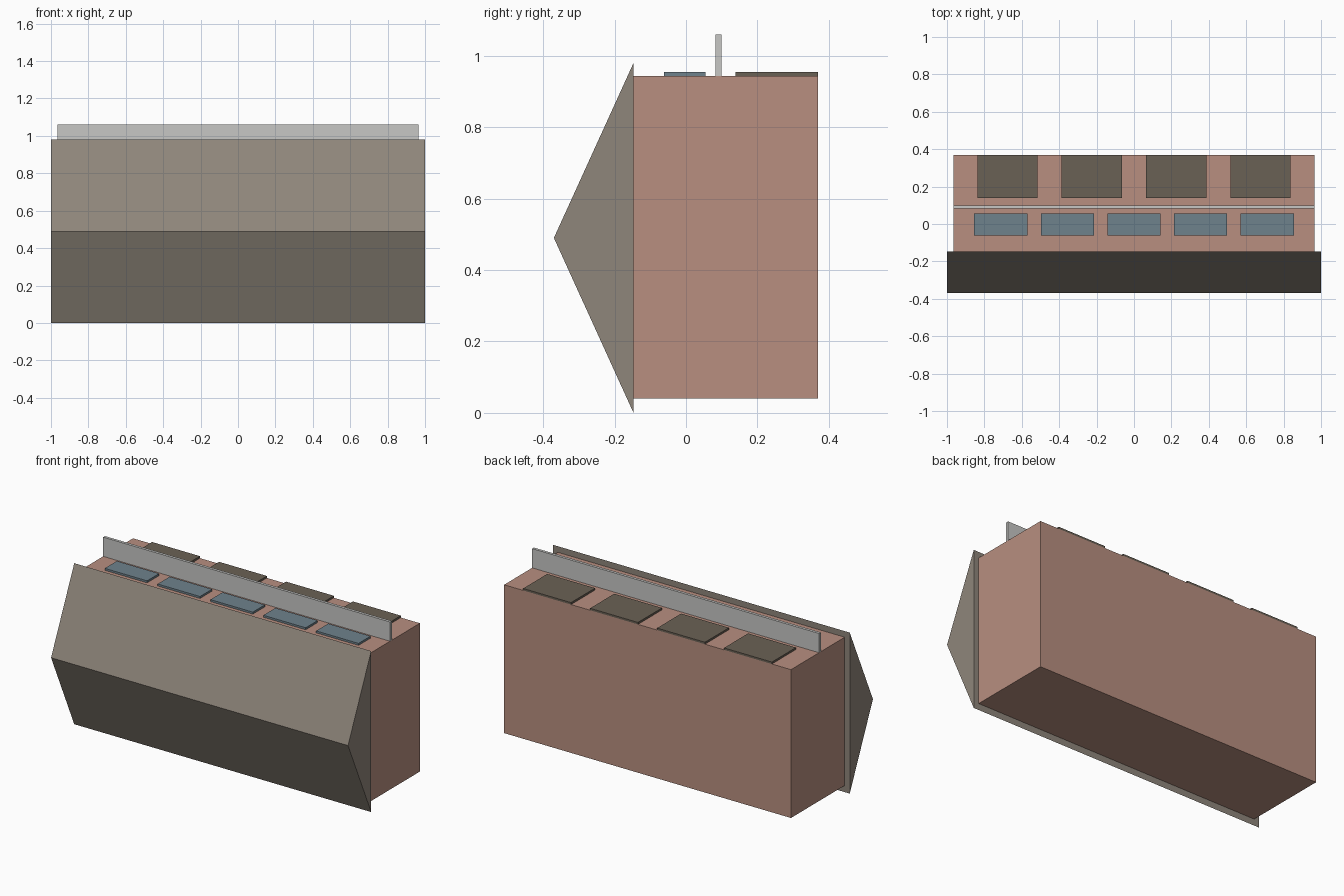
import bpy
import bmesh

cube = bpy.data.objects.get("Cube")
if cube:
    bpy.data.objects.remove(cube, do_unlink=True)


def material(name, rgb):
    """Flat material from an sRGB colour."""
    linear = [((c / 255 + 0.055) / 1.055) ** 2.4 for c in rgb] + [1.0]
    mat = bpy.data.materials.new(name)
    mat.use_nodes = True
    mat.diffuse_color = linear
    bsdf = mat.node_tree.nodes["Principled BSDF"]
    bsdf.inputs["Base Color"].default_value = linear
    bsdf.inputs["Roughness"].default_value = 0.9
    return mat


BRICK = material("brick", (184, 143, 128))
ROOF = material("roof_grey", (143, 134, 123))
GLASS = material("window_blue", (111, 130, 140))
DOOR = material("door_brown", (106, 97, 85))
TRIM = material("canopy_grey", (199, 199, 197))


def extrude_profile(name, profile, x0, x1, mat):
    """Extrude a (y, z) profile along x into a closed solid."""
    bm = bmesh.new()
    face = bm.faces.new([bm.verts.new((x0, y, z)) for y, z in profile])
    moved = bmesh.ops.extrude_face_region(bm, geom=[face])["geom"]
    verts = [v for v in moved if isinstance(v, bmesh.types.BMVert)]
    bmesh.ops.translate(bm, verts=verts, vec=(x1 - x0, 0, 0))
    bmesh.ops.recalc_face_normals(bm, faces=bm.faces)
    mesh = bpy.data.meshes.new(name)
    bm.to_mesh(mesh)
    bm.free()
    mesh.materials.append(mat)
    obj = bpy.data.objects.new(name, mesh)
    bpy.context.collection.objects.link(obj)
    return obj


def block(name, x, width, y, z, mat):
    """Box centred on x, spanning the y and z ranges."""
    profile = [(y[0], z[0]), (y[1], z[0]), (y[1], z[1]), (y[0], z[1])]
    return extrude_profile(name, profile, x - width / 2, x + width / 2, mat)


EAVE = -0.147
FACADE = 0.943
PROUD = 0.955

# Building body, lying on its back with the facade upward
block("body", 0, 1.932, (EAVE, 0.37), (0.04, FACADE), BRICK)

# Gabled roof overhanging the body
extrude_profile("roof", [(EAVE, 0), (EAVE, 0.98), (-0.37, 0.49)], -1, 1, ROOF)

# Canopy running across the facade
block("canopy", 0, 1.932, (0.083, 0.1), (FACADE, 1.06), TRIM)

# Upper row of windows
for i in range(5):
    block(f"window_{i + 1}", (i - 2) * 0.356, 0.285, (-0.061, 0.055),
          (FACADE, PROUD), GLASS)

# Ground floor row of doors
for i in range(4):
    block(f"door_{i + 1}", (i - 1.5) * 0.451, 0.322, (0.139, 0.37),
          (FACADE, PROUD), DOOR)
